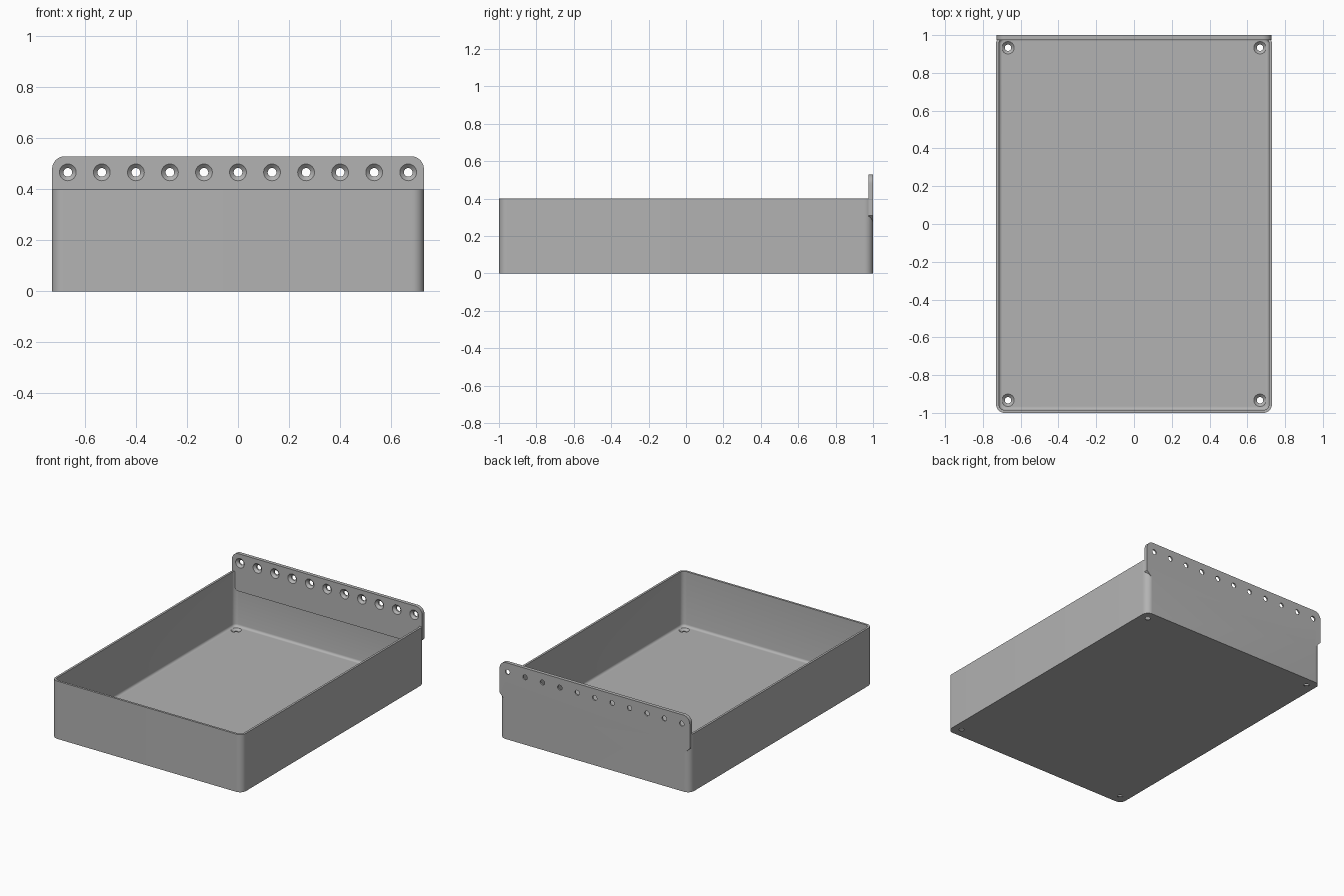
import bpy, bmesh, math
from mathutils import Matrix, Vector

if "Cube" in bpy.data.objects:
    bpy.data.objects.remove(bpy.data.objects["Cube"], do_unlink=True)

HALF_X, HALF_Y, HEIGHT = 0.73, 1.0, 0.40
WALL, FLOOR, CORNER = 0.015, 0.02, 0.045
PLATE_TOP, PLATE_THICK, PLATE_LOW = 0.53, 0.025, 0.27

gray = bpy.data.materials.new("plain gray")
gray.use_nodes = True
gray.diffuse_color = (0.45, 0.45, 0.45, 1)
gray.node_tree.nodes["Principled BSDF"].inputs["Base Color"].default_value = (0.45, 0.45, 0.45, 1)


def make_object(name, bm):
    bmesh.ops.recalc_face_normals(bm, faces=bm.faces)
    mesh = bpy.data.meshes.new(name)
    bm.to_mesh(mesh)
    bm.free()
    mesh.materials.append(gray)
    obj = bpy.data.objects.new(name, mesh)
    bpy.context.collection.objects.link(obj)
    return obj


def arc(cx, cy, r, start, steps=10):
    """Quarter circle of points, counter-clockwise from the start angle."""
    angles = [math.radians(start + 90 * i / steps) for i in range(steps + 1)]
    return [(cx + r * math.cos(a), cy + r * math.sin(a)) for a in angles]


def loft(bm, rings):
    """Join equal rings of points into a closed solid."""
    loops = [[bm.verts.new(p) for p in ring] for ring in rings]
    n = len(loops[0])
    for a, b in zip(loops, loops[1:]):
        for i in range(n):
            bm.faces.new((a[i], a[(i + 1) % n], b[(i + 1) % n], b[i]))
    bm.faces.new(loops[0][::-1])
    bm.faces.new(loops[-1])


def tray_ring(inset, z):
    """Rounded rectangle, inset from the outer wall."""
    r = max(CORNER - inset, 0.012)
    x, y = HALF_X - inset - r, HALF_Y - inset - r
    pts = arc(x, y, r, 0) + arc(-x, y, r, 90) + arc(-x, -y, r, 180) + arc(x, -y, r, 270)
    return [(px, py, z) for px, py in pts]


# Open tray: outer wall, rim, inner wall and a small cove down to the floor
bm = bmesh.new()
rings = [tray_ring(0, 0), tray_ring(0, HEIGHT), tray_ring(WALL, HEIGHT)]
for i in range(5):
    a = math.radians(90 * i / 4)
    rings.append(tray_ring(WALL + 0.016 * (1 - math.cos(a)), FLOOR + 0.016 * (1 - math.sin(a))))
loft(bm, rings)
tray = make_object("tray", bm)

# Hanging plate: rounded top corners, sloped lower corners
bm = bmesh.new()
px, r = HALF_X - 0.001, 0.05
outline = arc(px - r, PLATE_TOP - r, r, 0) + arc(-px + r, PLATE_TOP - r, r, 90)
outline += [(-px, PLATE_LOW + 0.04), (-px + 0.04, PLATE_LOW),
            (px - 0.04, PLATE_LOW), (px, PLATE_LOW + 0.04)]
front = HALF_Y - PLATE_THICK
loft(bm, [[(x, front, z) for x, z in outline], [(x, HALF_Y, z) for x, z in outline]])
plate = make_object("hanging_plate", bm)


def countersink(name, places, depth, tilt):
    """Screw hole cutters with a conical mouth facing local +z."""
    bm = bmesh.new()
    profile = [(0.017, -depth - 0.02), (0.017, -0.015), (0.033, 0), (0.034, 0.01)]
    for place in places:
        m = Matrix.Translation(place) @ tilt
        loft(bm, [[m @ Vector((rad * math.cos(t), rad * math.sin(t), h))
                   for t in (math.tau * k / 32 for k in range(32))] for rad, h in profile])
    cutter = make_object(name, bm)
    cutter.hide_render = True
    return cutter


def combine(target, tool, operation):
    """Apply a boolean and drop the tool object."""
    mod = target.modifiers.new(operation.lower(), 'BOOLEAN')
    mod.operation, mod.solver, mod.object = operation, 'EXACT', tool
    bpy.context.view_layer.update()
    result = bpy.data.meshes.new_from_object(target.evaluated_get(bpy.context.evaluated_depsgraph_get()))
    target.modifiers.clear()
    target.data = result
    bpy.data.objects.remove(tool, do_unlink=True)


# Row of holes along the plate and one hole in each floor corner
row = [(i * 0.1335, front, 0.467) for i in range(-5, 6)]
corners = [(sx * 0.667, sy * 0.933, FLOOR) for sx in (-1, 1) for sy in (-1, 1)]
combine(plate, countersink("plate_hole_cutter", row, PLATE_THICK,
                           Matrix.Rotation(math.pi / 2, 4, 'X')), 'DIFFERENCE')
combine(tray, plate, 'UNION')
combine(tray, countersink("floor_hole_cutter", corners, FLOOR, Matrix.Identity(4)), 'DIFFERENCE')

# Smooth the rounded corners while keeping edges crisp
bpy.ops.object.select_all(action='DESELECT')
tray.select_set(True)
bpy.context.view_layer.objects.active = tray
bpy.ops.object.shade_smooth_by_angle(angle=math.radians(30))
tray.name = "hanging_tray"
